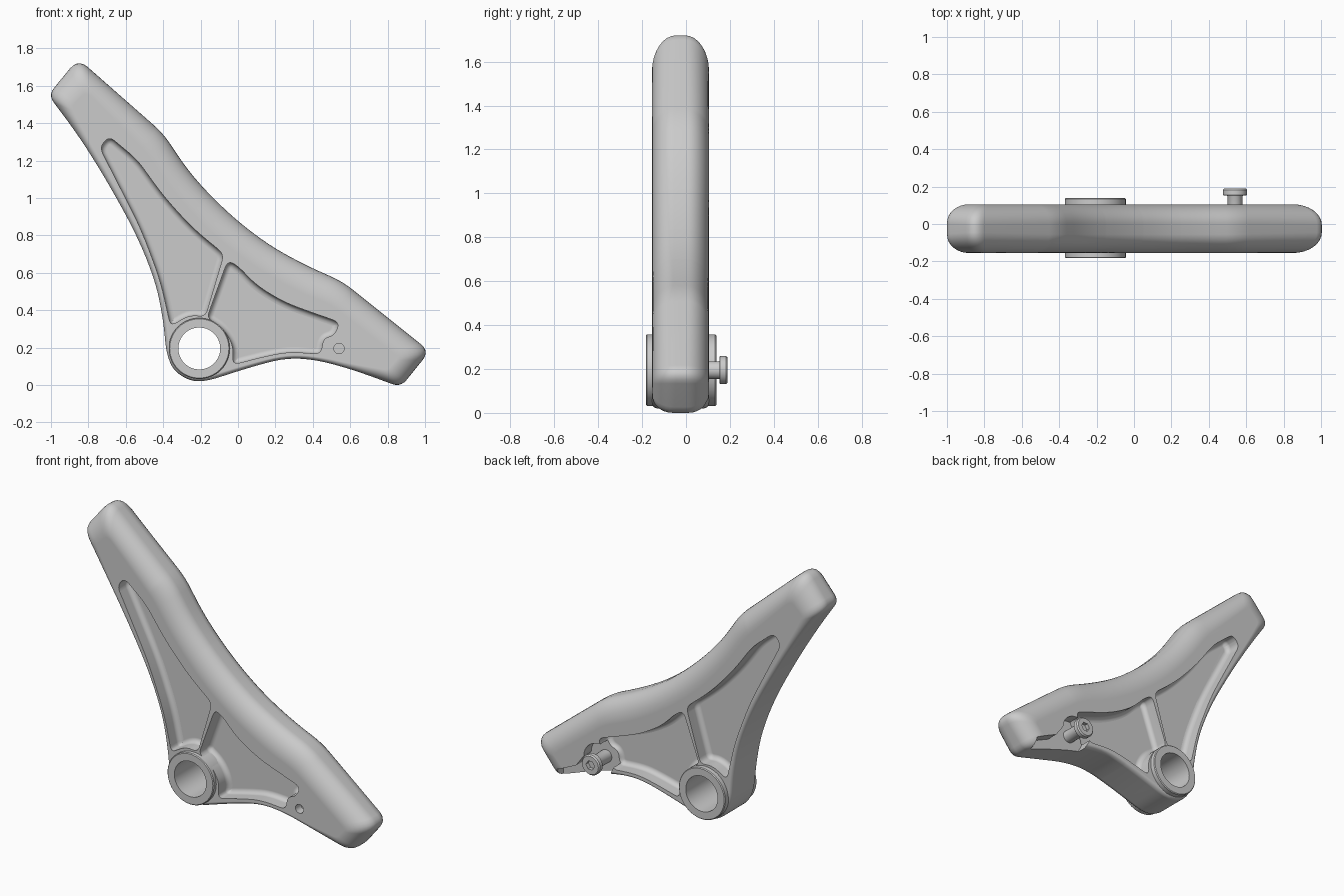
import bpy, bmesh, math

if "Cube" in bpy.data.objects:
    bpy.data.objects.remove(bpy.data.objects["Cube"])

YC, H = -0.025, 0.13            # body mid-plane and half thickness
HUB, BOLT = (-0.207, 0.195), (0.54, 0.195)


def loft(name, rings, closed=False):
    """Skin equal-length rings of 3D points; cap the ends or join them into a tube."""
    bm = bmesh.new()
    vs = [[bm.verts.new(p) for p in r] for r in rings]
    n = len(vs[0])
    pairs = list(zip(vs, vs[1:])) + ([(vs[-1], vs[0])] if closed else [])
    for a, b in pairs:
        for i in range(n):
            j = (i + 1) % n
            bm.faces.new((a[i], a[j], b[j], b[i]))
    if not closed:
        bm.faces.new(vs[0])
        bm.faces.new(vs[-1][::-1])
    bmesh.ops.recalc_face_normals(bm, faces=bm.faces)
    me = bpy.data.meshes.new(name)
    bm.to_mesh(me)
    bm.free()
    ob = bpy.data.objects.new(name, me)
    bpy.context.collection.objects.link(ob)
    return ob


def fillet(ctrl, n=6):
    """Round a closed control polygon; the last value of each point is the tangent length."""
    out, m = [], len(ctrl)
    for i, p in enumerate(ctrl):
        ends = []
        for q in (ctrl[i - 1], ctrl[(i + 1) % m]):
            t = min(p[-1] / math.dist(p[:2], q[:2]), 0.48)
            ends.append([a + (b - a) * t for a, b in zip(p[:-1], q[:-1])])
        for k in range(n):
            t = k / (n - 1)
            out.append([(1 - t) ** 2 * a + 2 * t * (1 - t) * b + t * t * c
                        for a, b, c in zip(ends[0], p[:-1], ends[1])])
    return out


def inset(pts, d):
    n = len(pts)
    area = sum(pts[i - 1][0] * pts[i][1] - pts[i][0] * pts[i - 1][1] for i in range(n))
    s = 1 if area > 0 else -1
    res = []
    for i in range(n):
        a, b = pts[i - 1], pts[(i + 1) % n]
        l = math.dist(a, b) or 1
        res.append((pts[i][0] - s * d * (b[1] - a[1]) / l, pts[i][1] + s * d * (b[0] - a[0]) / l))
    return res


def at_y(pts, y):
    return [(p[0], y, p[1]) for p in pts]


def circle(c, r, y, n=48):
    return [(c[0] + r * math.cos(2 * math.pi * i / n), y, c[1] + r * math.sin(2 * math.pi * i / n))
            for i in range(n)]


def lathe(name, c, prof, n=48, closed=False):
    return loft(name, [circle(c, r, y, n) for r, y in prof], closed)


def cut(ob, cutter):
    m = ob.modifiers.new("cut", 'BOOLEAN')
    m.operation, m.solver, m.object = 'DIFFERENCE', 'EXACT', cutter
    bpy.context.view_layer.objects.active = ob
    bpy.ops.object.modifier_apply(modifier=m.name)
    bpy.data.objects.remove(cutter)


def smooth(ob, angle=32):
    bpy.ops.object.select_all(action='DESELECT')
    ob.select_set(True)
    bpy.context.view_layer.objects.active = ob
    bpy.ops.object.shade_smooth_by_angle(angle=math.radians(angle))


# Lever body: outer x, z, flat-face edge x, z, rounding depth, corner size
body_ctrl = [
    (-1.015, 1.55, -0.89, 1.49, .10, .05), (-0.855, 1.745, -0.81, 1.57, .11, .07),
    (-0.40, 1.345, -0.49, 1.25, .10, .07), (-0.25, 1.12, -0.34, 1.03, .10, .2),
    (-0.05, 0.915, -0.14, 0.81, .10, .2), (0.15, 0.757, 0.08, 0.64, .10, .2),
    (0.35, 0.645, 0.30, 0.51, .10, .2), (0.56, 0.552, 0.50, 0.43, .10, .07),
    (1.025, 0.18, 0.86, 0.15, .11, .06), (0.87, -0.012, 0.80, 0.08, .10, .05),
    (0.62, 0.08, 0.62, 0.11, .03, .2), (0.42, 0.135, 0.42, 0.155, .03, .2),
    (0.25, 0.145, 0.25, 0.162, .03, .2), (0.05, 0.09, 0.04, 0.108, .03, .2),
    (-0.16, 0.022, -0.165, 0.045, .03, .06), (-0.25, 0.018, -0.245, 0.04, .03, .06),
    (-0.345, 0.075, -0.325, 0.09, .03, .06), (-0.383, 0.17, -0.36, 0.175, .03, .06),
    (-0.40, 0.35, -0.378, 0.352, .03, .2), (-0.44, 0.55, -0.418, 0.555, .03, .2),
    (-0.54, 0.80, -0.518, 0.81, .03, .2), (-0.70, 1.09, -0.675, 1.10, .03, .2),
    (-0.85, 1.33, -0.815, 1.34, .04, .2)]
pts = fillet(body_ctrl)
rings = []
for side in (-1, 1):
    for k in range(9):
        a = math.pi / 2 * (k if side < 0 else 8 - k) / 8
        s, c = math.sin(a), math.cos(a)
        rings.append([(ix + (ox - ix) * s, YC + side * (H - d * (1 - c)), iz + (oz - iz) * s)
                      for ox, oz, ix, iz, d in pts])
body = loft("lever_body", rings)

# Pockets on both faces, with rounded floors
pockets = [
    [(-0.74, 1.27, .04), (-0.69, 1.33, .04), (-0.54, 1.205, .06), (-0.40, 1.01, .1), (-0.24, 0.835, .1),
     (-0.075, 0.70, .04), (-0.175, 0.365, .035), (-0.26, 0.375, .05), (-0.36, 0.315, .035),
     (-0.415, 0.56, .1), (-0.52, 0.84, .12)],
    [(-0.055, 0.665, .045), (0.0, 0.635, .05), (0.10, 0.53, .08), (0.25, 0.44, .08), (0.40, 0.385, .08),
     (0.545, 0.335, .045), (0.515, 0.265, .04), (0.455, 0.25, .04), (0.445, 0.165, .04),
     (0.27, 0.178, .08), (0.14, 0.152, .06), (-0.03, 0.108, .04), (-0.025, 0.21, .04),
     (-0.075, 0.30, .05), (-0.165, 0.36, .03)]]
DEPTH, R = 0.095, 0.03
for side in (-1, 1):
    for ctrl in pockets:
        p = fillet(ctrl)
        rs = [at_y(p, YC + side * 0.25)]
        for k in range(6):
            a = math.pi / 2 * k / 5
            rs.append(at_y(inset(p, R * (1 - math.cos(a))),
                           YC + side * (H - DEPTH + R * (1 - math.sin(a)))))
        cut(body, loft("pocket_cutter", rs))

# Back recess around the bolt, open to the lower edge
arc = [(BOLT[0] + 0.105 * math.cos(math.radians(a)), BOLT[1] + 0.105 * math.sin(math.radians(a)))
       for a in range(0, 196, 12)]
recess = arc + [(0.46, 0.13), (0.46, -0.1), (0.84, -0.1), (0.84, 0.055), (0.70, 0.12)]
cut(body, loft("recess_cutter", [at_y(recess, 0.03), at_y(recess, 0.3)]))

# Pivot bore and the small hole on the front
cut(body, lathe("bore_cutter", HUB, [(0.13, -0.4), (0.13, 0.4)]))
cut(body, lathe("hole_cutter", BOLT, [(0.028, -0.3), (0.028, -0.10)], 24))
smooth(body)
body.modifiers.new("weighted_normals", 'WEIGHTED_NORMAL').keep_sharp = True

# Pivot bushing
hub = lathe("pivot_bushing", HUB, [
    (0.112, -0.183), (0.158, -0.183), (0.163, -0.178), (0.163, 0.133),
    (0.158, 0.138), (0.112, 0.138)], 64, closed=True)
smooth(hub)

# Cable bolt: shank, flanged head, hex socket
bolt = lathe("cable_bolt", BOLT, [
    (0.04, 0.0), (0.04, 0.148), (0.042, 0.152), (0.06, 0.152), (0.064, 0.156),
    (0.064, 0.182), (0.057, 0.19)], 32)
cut(bolt, lathe("socket_cutter", BOLT, [(0.03, 0.165), (0.03, 0.25)], 6))
smooth(bolt)
